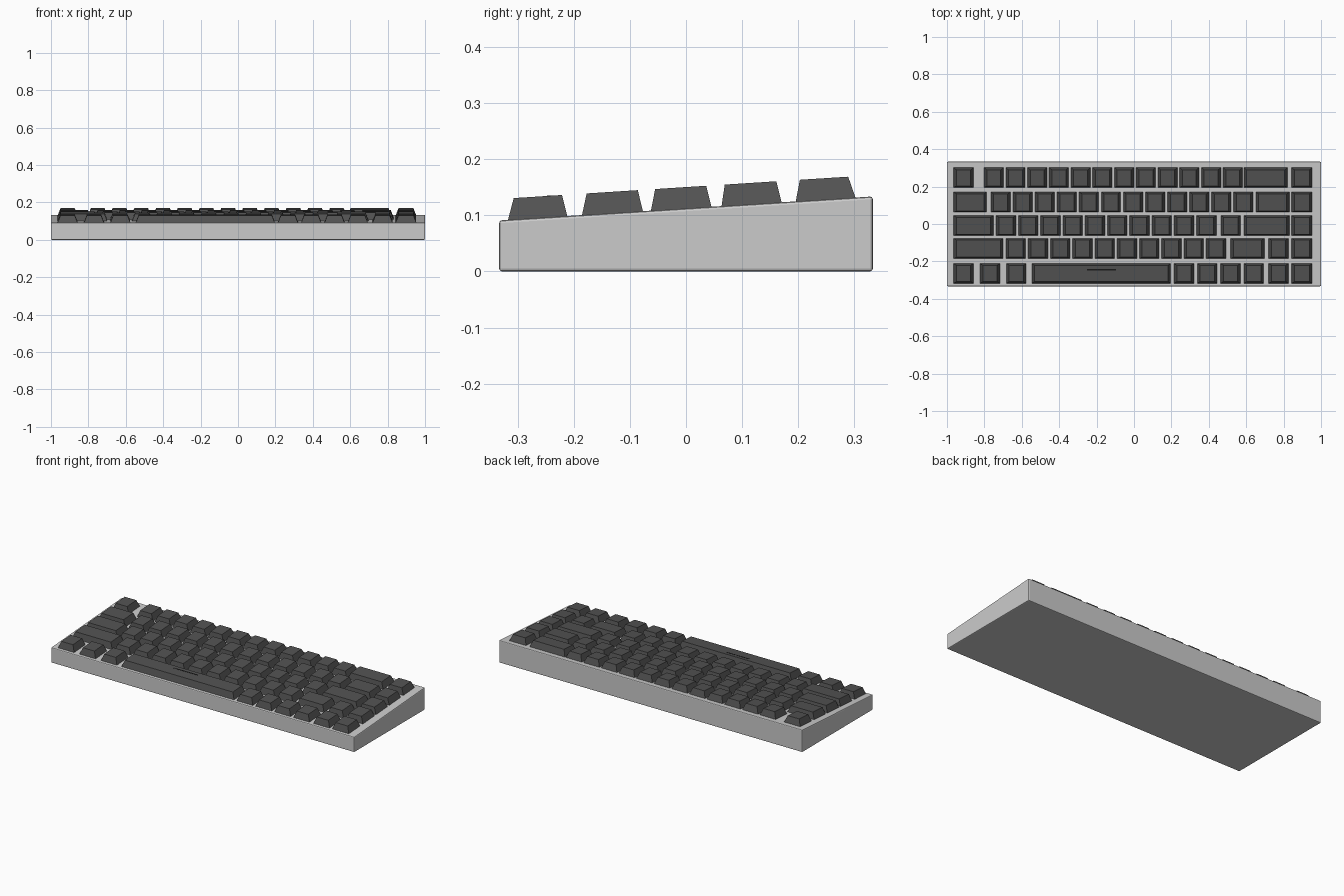
import bpy, bmesh

if "Cube" in bpy.data.objects:
    bpy.data.objects.remove(bpy.data.objects["Cube"])

FRONT_Z, SLOPE, HALF_Y = 0.091, 0.064, 0.333
KEY_H = 0.038


def deck(y):
    return FRONT_Z + SLOPE * (y + HALF_Y)


def make_object(name, bm, mat=None):
    bmesh.ops.recalc_face_normals(bm, faces=bm.faces)
    mesh = bpy.data.meshes.new(name)
    bm.to_mesh(mesh)
    bm.free()
    if mat:
        mesh.materials.append(mat)
    obj = bpy.data.objects.new(name, mesh)
    bpy.context.collection.objects.link(obj)
    return obj


def hexahedron(name, bottom, top, z_bottom, z_top, mat=None, bevel=0.0):
    """Six-faced solid from two (x0, x1, y0, y1) rectangles; z given as functions of y."""
    bm = bmesh.new()
    rings = []
    for (x0, x1, y0, y1), z in ((bottom, z_bottom), (top, z_top)):
        rings.append([bm.verts.new((x, y, z(y)))
                      for x, y in ((x0, y0), (x1, y0), (x1, y1), (x0, y1))])
    low, high = rings
    bm.faces.new(low[::-1])
    bm.faces.new(high)
    for i in range(4):
        j = (i + 1) % 4
        bm.faces.new((low[i], low[j], high[j], high[i]))
    obj = make_object(name, bm, mat)
    if bevel:
        mod = obj.modifiers.new("soft_edges", "BEVEL")
        mod.width, mod.segments = bevel, 2
    return obj


dark = bpy.data.materials.new("dark_keycap")
dark.diffuse_color = (0.085, 0.085, 0.085, 1)
dark.use_nodes = True
dark.node_tree.nodes["Principled BSDF"].inputs["Base Color"].default_value = dark.diffuse_color
black = bpy.data.materials.new("mark_black")
black.diffuse_color = (0.01, 0.01, 0.01, 1)
black.use_nodes = True
black.node_tree.nodes["Principled BSDF"].inputs["Base Color"].default_value = black.diffuse_color

# Wedge-shaped case
outline = (-1, 1, -HALF_Y, HALF_Y)
hexahedron("case", outline, outline, lambda y: 0.0, deck, bevel=0.005)

# Rows: base y range, top y range, then key runs (first x, key width, count, pitch)
K = 0.108
rows = [
    ((0.195, 0.303), (0.203, 0.289),
     [(-0.965, K, 1, 0), (-0.803, 0.106, 12, 0.1162), (0.586, 0.235, 1, 0), (0.842, 0.112, 1, 0)]),
    ((0.063, 0.171), (0.069, 0.161),
     [(-0.965, 0.178, 1, 0), (-0.766, 0.106, 12, 0.118), (0.65, 0.182, 1, 0), (0.842, 0.112, 1, 0)]),
    ((-0.063, 0.046), (-0.055, 0.036),
     [(-0.965, 0.214, 1, 0), (-0.738, K, 10, 0.119), (0.463, K, 1, 0), (0.586, 0.246, 1, 0),
      (0.842, 0.112, 1, 0)]),
    ((-0.186, -0.076), (-0.177, -0.086),
     [(-0.965, 0.267, 1, 0), (-0.686, K, 10, 0.119), (0.516, 0.182, 1, 0), (0.719, K, 1, 0),
      (0.842, 0.112, 1, 0)]),
    ((-0.318, -0.211), (-0.307, -0.221),
     [(-0.965, K, 3, 0.141), (-0.547, 0.744, 1, 0), (0.213, K, 4, 0.1245), (0.719, K, 1, 0),
      (0.842, 0.112, 1, 0)]),
]

# Tapered keycaps following the sloped deck
INSET = 0.016
for r, (base, top, runs) in enumerate(rows, 1):
    column = 0
    for start, width, count, pitch in runs:
        for i in range(count):
            column += 1
            x0 = start + i * pitch
            x1 = x0 + width
            hexahedron(f"keycap_row{r}_{column:02d}",
                       (x0, x1, *base), (x0 + INSET, x1 - INSET, *top),
                       lambda y: deck(y) - 0.003, lambda y: deck(y) + KEY_H, dark)

# Thin bar mark on the space key
bar = (-0.25, -0.095, -0.248, -0.241)
hexahedron("space_key_bar", bar, bar, lambda y: deck(y) + KEY_H - 0.002,
           lambda y: deck(y) + KEY_H + 0.0008, black)
